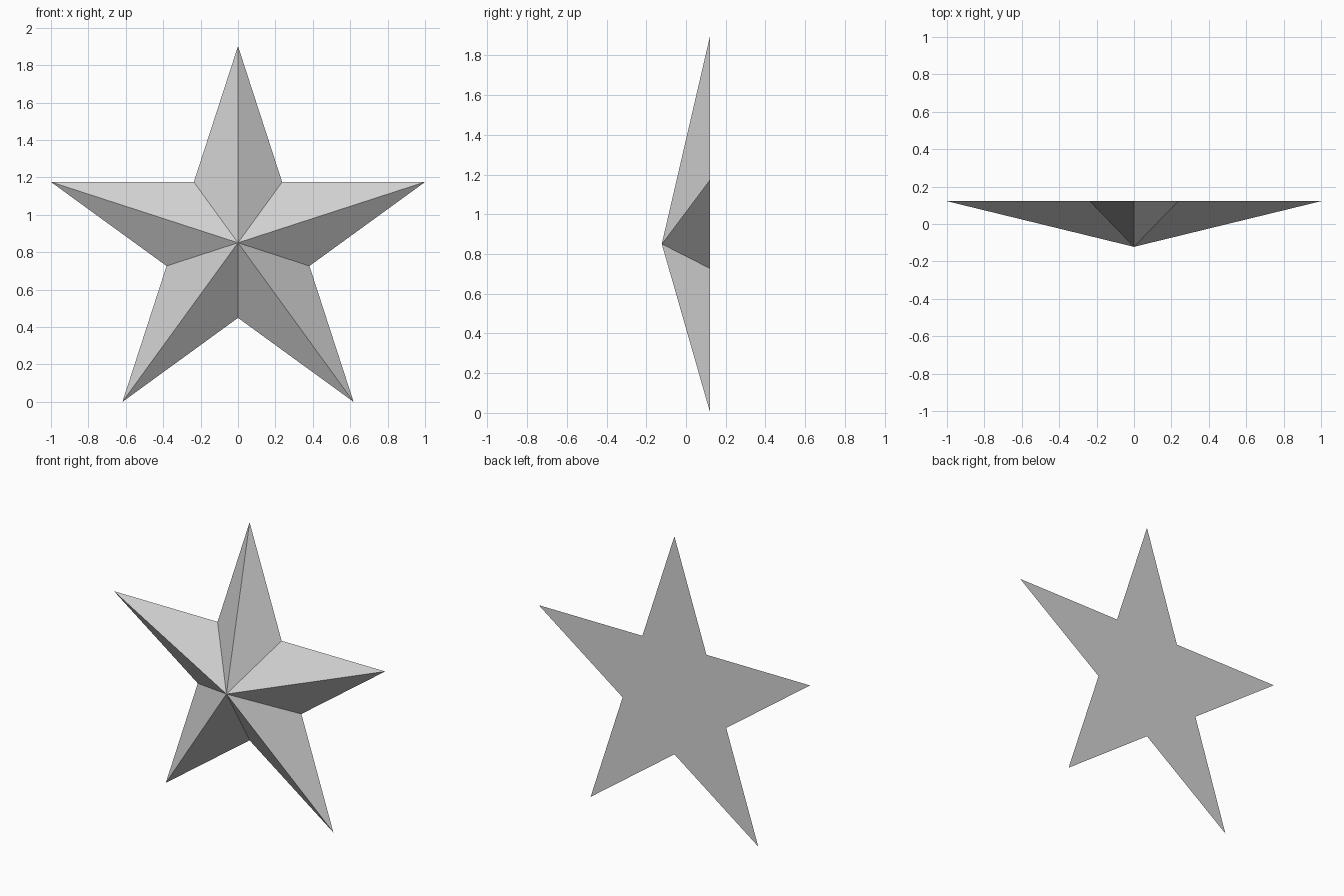
import bpy
import bmesh
from math import sin, cos, pi

cube = bpy.data.objects.get("Cube")
if cube:
    bpy.data.objects.remove(cube, do_unlink=True)

POINTS = 5
OUTER = 1 / cos(pi / 10)                         # arm span is 2 units
INNER = OUTER * cos(2 * pi / 5) / cos(pi / 5)    # straight-edged star
CENTRE_Z = OUTER * cos(pi / 5)                   # lower tips rest on the ground
HALF_DEPTH = 0.122

# Matte grey material
grey = bpy.data.materials.new("light grey")
grey.use_nodes = True
colour = (0.65, 0.65, 0.65, 1)
grey.diffuse_color = colour
grey.node_tree.nodes["Principled BSDF"].inputs["Base Color"].default_value = colour

# Star outline on the flat back, alternating tips and notches
bm = bmesh.new()
rim = []
for i in range(2 * POINTS):
    radius = INNER if i % 2 else OUTER
    angle = i * pi / POINTS
    rim.append(bm.verts.new((radius * sin(angle), HALF_DEPTH,
                             CENTRE_Z + radius * cos(angle))))

# Back face and the facets rising to the front apex
bm.faces.new(rim)
apex = bm.verts.new((0, -HALF_DEPTH, CENTRE_Z))
for a, b in zip(rim, rim[1:] + rim[:1]):
    bm.faces.new((b, a, apex))
bmesh.ops.recalc_face_normals(bm, faces=bm.faces)

mesh = bpy.data.meshes.new("faceted_star")
bm.to_mesh(mesh)
bm.free()
mesh.materials.append(grey)
star = bpy.data.objects.new("faceted_star", mesh)
bpy.context.collection.objects.link(star)
